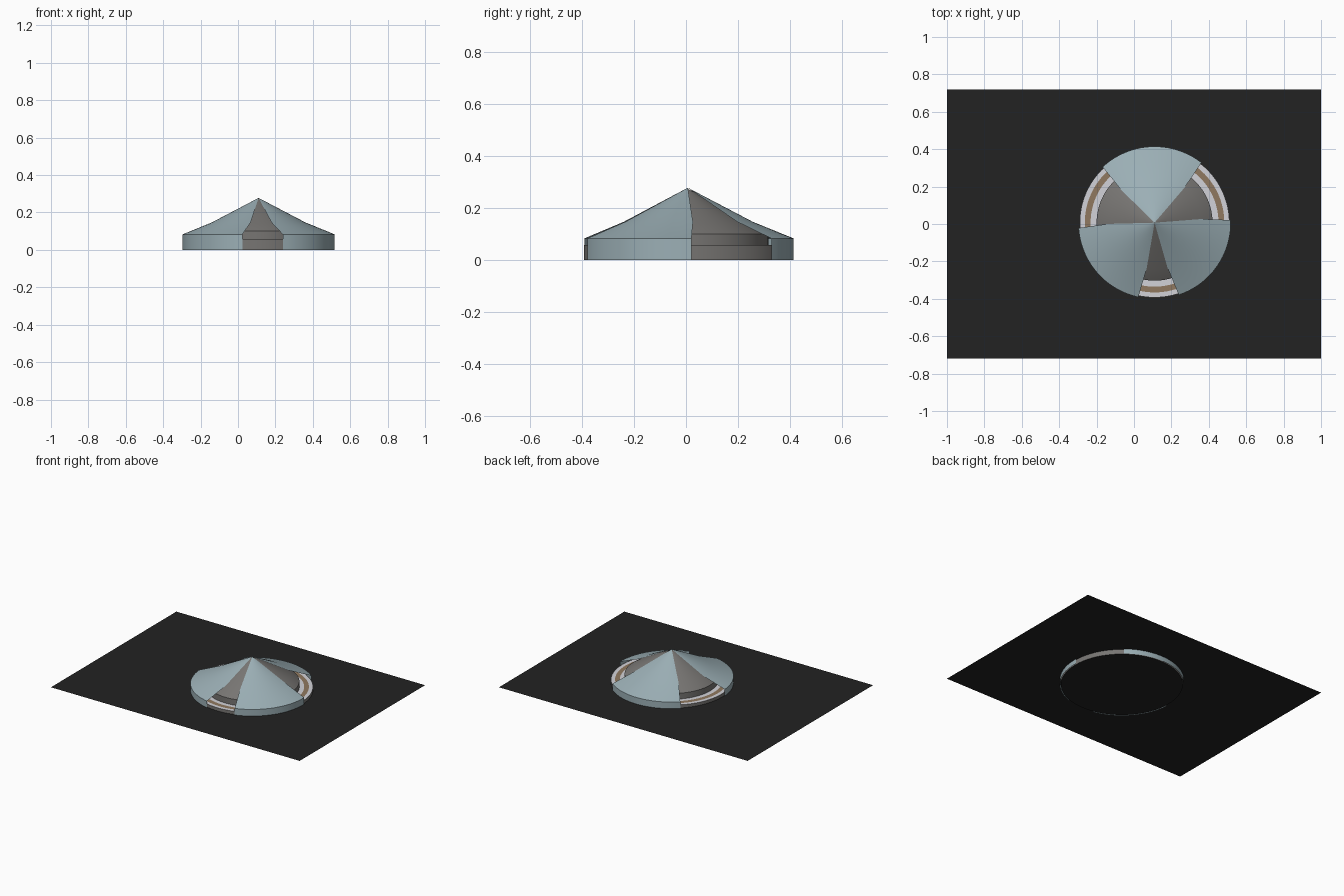
import bpy, math

if "Cube" in bpy.data.objects:
    bpy.data.objects.remove(bpy.data.objects["Cube"])

CX, CY = 0.11, 0.007      # centre of the round pavilion
GROUND_Z = 0.035


def material(name, rgb):
    m = bpy.data.materials.new(name)
    m.diffuse_color = (*rgb, 1)
    m.use_nodes = True
    m.node_tree.nodes["Principled BSDF"].inputs["Base Color"].default_value = m.diffuse_color
    return m


black = material("asphalt black", (0.016, 0.016, 0.016))
teal = material("pale blue grey", (0.33, 0.43, 0.465))
grey = material("warm grey", (0.185, 0.178, 0.17))
white = material("off white", (0.65, 0.65, 0.69))
brown = material("tan brown", (0.28, 0.19, 0.115))


def make(name, verts, faces, mat, smooth=True):
    me = bpy.data.meshes.new(name)
    me.from_pydata(verts, [], faces)
    me.materials.append(mat)
    ob = bpy.data.objects.new(name, me)
    bpy.context.collection.objects.link(ob)
    if smooth:
        bpy.ops.object.select_all(action='DESELECT')
        ob.select_set(True)
        bpy.context.view_layer.objects.active = ob
        bpy.ops.object.shade_smooth_by_angle(angle=math.radians(15))
    return ob


def sweep(name, profile, mat, a0=0, a1=360, step=4):
    """Turn a (radius, height, extra degrees at both ends) profile around the centre."""
    n = max(2, round((a1 - a0) / step))
    k = len(profile)
    verts, faces = [], []
    for i in range(n + 1):
        for r, z, extra in profile:
            a = math.radians(a0 - extra + (a1 - a0 + 2 * extra) * i / n)
            verts.append((CX + r * math.cos(a), CY + r * math.sin(a), z))
    for i in range(n):
        for j in range(k - 1):
            p = i * k + j
            if profile[j][0] == 0:      # triangles at the tip
                faces.append((p, p + 1, p + k + 1))
            elif profile[j + 1][0] == 0:
                faces.append((p, p + 1, p + k))
            else:
                faces.append((p, p + 1, p + k + 1, p + k))
    return make(name, verts, faces, mat)


# Ground sheet
make("ground_sheet", [(-1, -0.72, GROUND_Z), (1, -0.72, GROUND_Z),
                      (1, 0.72, GROUND_Z), (-1, 0.72, GROUND_Z)],
     [(0, 1, 2, 3)], black, False)

# Base: closing disc, low outer wall
sweep("base_disc", [(0.4, 0, 0), (0, 0, 0)], black)
sweep("base_wall", [(0.4, 0.058, 0), (0.4, 0, 0)], grey)

# Striped walkway ring
for name, r0, r1, mat in (("inner_walkway", 0.31, 0.342, white),
                          ("middle_walkway", 0.342, 0.373, brown),
                          ("outer_walkway", 0.373, 0.4, white)):
    sweep(name, [(r0, 0.058, 0), (r1, 0.058, 0)], mat)

# Inner hall: cone roof, eave slope and wall
sweep("hall", [(0, 0.274, 0), (0.25, 0.142, 0), (0.31, 0.1, 0), (0.31, 0.058, 0)], grey)

# Three overhanging roof shells with outer walls
shell = [(0, 0.278, 0), (0.25, 0.147, 2.5), (0.4075, 0.083, 0), (0.4075, 0, 0)]
for name, a0, a1 in (("back_shell", 52, 133),
                     ("left_shell", 184, 257.7),
                     ("right_shell", 288.5, 362)):
    sweep(name, shell, teal, a0, a1)
